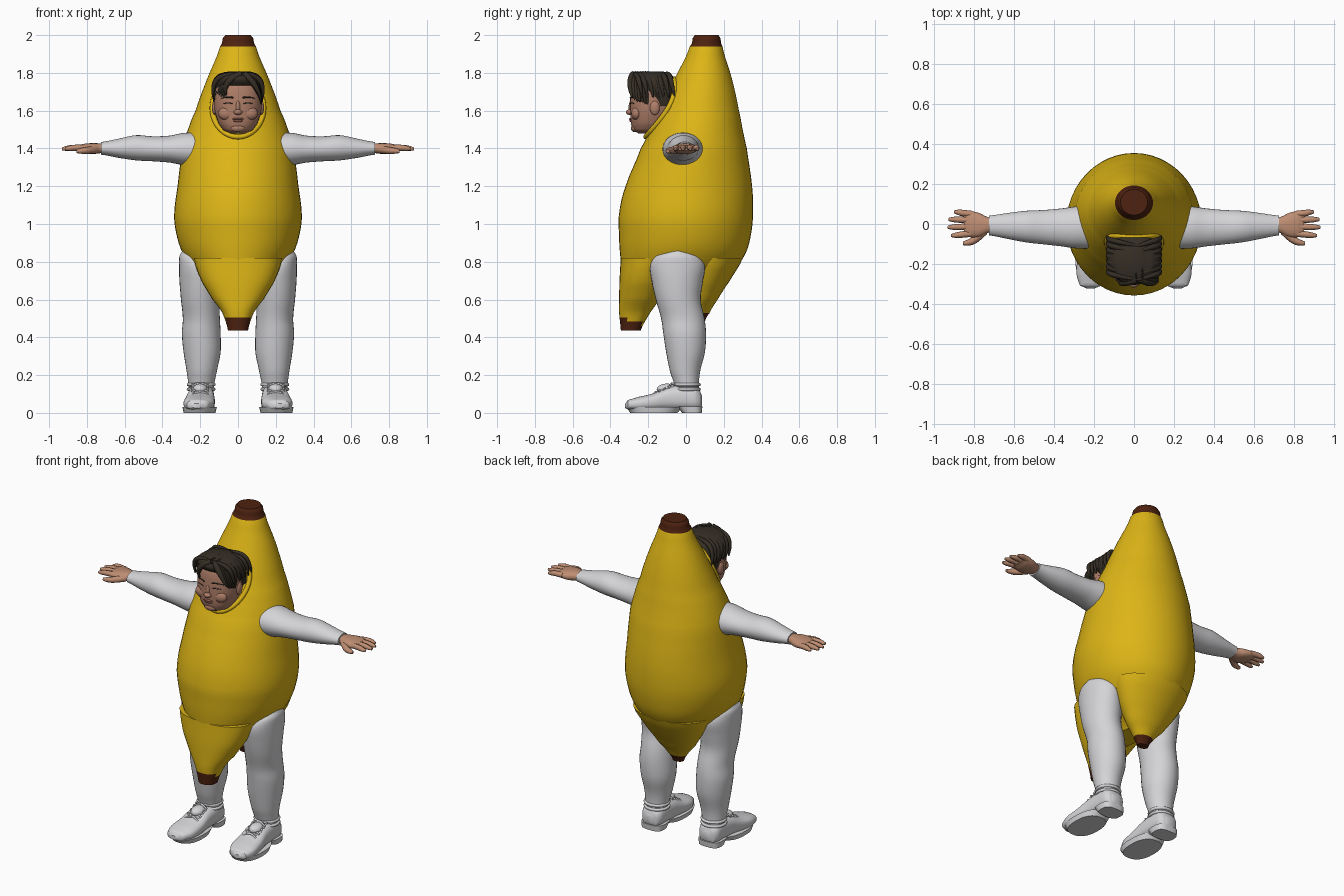
import bpy
import bmesh
import math
import random
from mathutils import Vector

random.seed(4)
if "Cube" in bpy.data.objects:
    bpy.data.objects.remove(bpy.data.objects["Cube"])


def material(name, r, g, b):
    m = bpy.data.materials.new(name)
    m.use_nodes = True
    m.diffuse_color = (r, g, b, 1)
    bsdf = m.node_tree.nodes["Principled BSDF"]
    bsdf.inputs["Base Color"].default_value = (r, g, b, 1)
    bsdf.inputs["Roughness"].default_value = 0.8
    return m


yellow = material("costume yellow", 0.72, 0.46, 0.008)
brown = material("tip brown", 0.075, 0.016, 0.005)
white = material("suit white", 0.66, 0.66, 0.68)
skin = material("skin", 0.52, 0.27, 0.17)
face_skin = material("face skin", 0.43, 0.21, 0.14)
lip = material("lip", 0.33, 0.12, 0.09)
hair_dark = material("hair dark", 0.035, 0.027, 0.018)

meshes = []


def blend(p0, p1, p2, p3, t):
    """Smooth curve through p1 and p2, held within them."""
    m1, m2 = (p2 - p0) / 2, (p3 - p1) / 2
    a, b = 2 * t**3 - 3 * t**2 + 1, t**3 - 2 * t**2 + t
    v = a * p1 + b * m1 + (1 - a) * p2 + (t**3 - t**2) * m2
    return v


def finish(name, bm, mats):
    bmesh.ops.recalc_face_normals(bm, faces=bm.faces)
    mesh = bpy.data.meshes.new(name)
    bm.to_mesh(mesh)
    bm.free()
    ob = bpy.data.objects.new(name, mesh)
    bpy.context.collection.objects.link(ob)
    for m in mats:
        mesh.materials.append(m)
    meshes.append(ob)
    return ob


def loft(name, axis, keys, mats, side=1, sides=32, steps=4, power=2, rule=None):
    """Skin rings along an axis; each key is (position, min a, max a, min b, max b)."""
    rows = []
    for i in range(len(keys) - 1):
        quad = [keys[max(i - 1, 0)], keys[i], keys[i + 1], keys[min(i + 2, len(keys) - 1)]]
        for s in range(steps):
            t = s / steps
            rows.append([quad[1][0] * (1 - t) + quad[2][0] * t]
                        + [blend(*(k[j] for k in quad), t) for j in range(1, 5)])
    rows.append(list(keys[-1]))
    bm = bmesh.new()
    rings = []
    for pos, a0, a1, b0, b1 in rows:
        ring = []
        for k in range(sides):
            ang = math.tau * k / sides
            c, s = (math.copysign(abs(f(ang)) ** (2 / power), f(ang)) for f in (math.cos, math.sin))
            co = [(a0 + a1) / 2 + c * (a1 - a0) / 2, (b0 + b1) / 2 + s * (b1 - b0) / 2]
            co.insert("xyz".index(axis), pos)
            ring.append(bm.verts.new((co[0] * side, co[1], co[2])))
        rings.append(ring)
    for lo, hi in zip(rings, rings[1:]):
        for k in range(sides):
            n = (k + 1) % sides
            bm.faces.new((lo[k], lo[n], hi[n], hi[k]))
    bm.faces.new(rings[0])
    bm.faces.new(rings[-1])
    if rule:
        for f in bm.faces:
            f.material_index = int(rule(f.calc_center_median()))
    return finish(name, bm, mats)


def ball(name, centre, radii, mat):
    bm = bmesh.new()
    bmesh.ops.create_uvsphere(bm, u_segments=20, v_segments=12, radius=1)
    bmesh.ops.scale(bm, vec=radii, verts=bm.verts)
    bmesh.ops.translate(bm, vec=centre, verts=bm.verts)
    return finish(name, bm, [mat])


def tube(name, points, radius, mat, taper=None, closed=False):
    cu = bpy.data.curves.new(name, "CURVE")
    cu.dimensions = "3D"
    cu.bevel_depth = radius
    cu.bevel_resolution = 2
    cu.resolution_u = 5
    cu.use_fill_caps = True
    sp = cu.splines.new("NURBS")
    sp.points.add(len(points) - 1)
    for i, (pt, co) in enumerate(zip(sp.points, points)):
        pt.co = (*co, 1)
        pt.radius = taper[i] if taper else 1
    sp.order_u = 3
    sp.use_endpoint_u = not closed
    sp.use_cyclic_u = closed
    cu.materials.append(mat)
    ob = bpy.data.objects.new(name, cu)
    bpy.context.collection.objects.link(ob)
    return ob


# Costume body with the brown top
body = [(0.6, -.07, .07, -.22, .11), (0.66, -.15, .15, -.29, .18), (0.75, -.23, .23, -.335, .255),
        (0.85, -.295, .295, -.35, .318), (0.95, -.327, .327, -.355, .345), (1.05, -.338, .338, -.355, .355),
        (1.2, -.32, .32, -.32, .35), (1.4, -.295, .295, -.24, .322), (1.5, -.265, .265, -.19, .3),
        (1.6, -.225, .225, -.14, .28), (1.77, -.163, .163, -.06, .243), (1.94, -.095, .095, .02, .193),
        (1.985, -.08, .08, .036, .182), (2.0, -.068, .068, .045, .173)]
loft("costume_body", "z", body, [yellow, brown], sides=48, rule=lambda c: c.z > 1.94)

# Front and back flaps that hang between the legs
loft("front_flap", "z", [(0.435, -.053, .053, -.345, -.24), (0.53, -.083, .083, -.354, -.19),
                         (0.6, -.135, .135, -.354, -.14), (0.7, -.195, .195, -.352, -.09),
                         (0.82, -.235, .235, -.346, -.04)],
     [yellow, brown], power=2.3, rule=lambda c: c.z < 0.49 - 0.3 * (c.y + 0.3))
loft("back_flap", "z", [(0.485, -.035, .035, .05, .1), (0.53, -.06, .06, .035, .125),
                        (0.6, -.12, .12, .02, .168), (0.7, -.185, .185, .0, .232),
                        (0.82, -.24, .24, -.02, .3)],
     [yellow, brown], rule=lambda c: c.z < 0.525)


def front_y(x, z):
    """Depth of the costume front at a given place."""
    lo, hi = next((a, b) for a, b in zip(body, body[1:]) if a[0] <= z <= b[0])
    t = (z - lo[0]) / (hi[0] - lo[0])
    rx, y0, y1 = (lo[j] * (1 - t) + hi[j] * t for j in (2, 3, 4))
    return (y0 + y1) / 2 - (y1 - y0) / 2 * math.sqrt(max(0, 1 - (x / rx) ** 2))


# Rim of the face opening
rim = []
for k in range(24):
    a = math.tau * k / 24
    x, z = 0.137 * math.cos(a), 1.615 + 0.155 * math.sin(a)
    rim.append((x, front_y(x, z) - 0.004, z))
tube("face_opening_rim", rim, 0.014, yellow, closed=True)

# Head and features
loft("head", "z", [(1.478, -.035, .035, -.25, -.16), (1.495, -.075, .075, -.278, -.12),
                   (1.53, -.102, .102, -.291, -.08), (1.6, -.124, .124, -.296, -.05),
                   (1.68, -.127, .127, -.294, -.05), (1.74, -.115, .115, -.282, -.06),
                   (1.78, -.07, .07, -.24, -.1)], [face_skin], power=2.2)
ball("nose_tip", (0, -.297, 1.592), (.023, .021, .015), face_skin)
ball("nose_bridge", (0, -.29, 1.618), (.013, .014, .036), face_skin)
ball("upper_lip", (0, -.293, 1.556), (.03, .009, .006), lip)
ball("lower_lip", (0, -.291, 1.546), (.025, .009, .007), lip)
ball("chin", (0, -.27, 1.508), (.04, .022, .022), face_skin)


def on_face(x, z):
    return (x, -.173 - .123 * (1 - abs(x / .126) ** 2.2) ** (1 / 2.2), z)


for side, word in ((1, "left"), (-1, "right")):
    tube(word + "_eye", [on_face(side * x, z) for x, z in ((.03, 1.637), (.05, 1.644), (.075, 1.637))],
         .004, hair_dark, (.6, 1, .6))
    tube(word + "_eyebrow", [on_face(side * x, z) for x, z in ((.025, 1.668), (.055, 1.677), (.09, 1.664))],
         .005, hair_dark, (.8, 1, .4))
    ball(word + "_cheek", (side * .06, -.262, 1.585), (.045, .028, .036), face_skin)
    ball(word + "_ear", (side * .124, -.165, 1.615), (.014, .026, .038), face_skin)

# Hair mass with swept locks
loft("hair", "z", [(1.625, -.128, .128, -.185, -.04), (1.68, -.136, .136, -.225, -.04),
                   (1.725, -.138, .138, -.275, -.04), (1.765, -.126, .126, -.305, -.05),
                   (1.795, -.095, .095, -.285, -.085), (1.808, -.045, .045, -.24, -.12)], [hair_dark])
for k in range(7):
    t = k / 6
    jitter = random.uniform(-.006, .006)
    for side, reach in ((1, .0), (-1, .012)):
        # Fringe falls away from an off-centre parting
        tip = (side * (.122 - .03 * t * (1 - side)), -.2 - .085 * t, 1.635 + .03 * t + reach + jitter)
        mid = (side * (.125 - .035 * t), -.22 - .088 * t, 1.745 + jitter)
        tube("fringe_lock", [(.025 + side * .01, -.2 - .08 * t, 1.795), mid, tip], .022, hair_dark, (.7, 1, .2))
        # Strands over the crown
        y = -.26 + .17 * t
        tube("crown_lock", [(.02, y - .02, 1.797), (side * .08, y, 1.797 + jitter),
                            (side * .138, y + .015, 1.74), (side * .132, y + .03, 1.67)],
             .014, hair_dark, (.5, 1, 1, .3))

# Limbs, hands and shoes
for side, word in ((1, "left_"), (-1, "right_")):
    loft(word + "arm", "x", [(.2, -.125, .095, 1.305, 1.485), (.29, -.122, .088, 1.312, 1.482),
                             (.36, -.112, .078, 1.325, 1.468), (.45, -.102, .07, 1.332, 1.464),
                             (.54, -.092, .066, 1.337, 1.47), (.63, -.075, .055, 1.35, 1.452),
                             (.725, -.057, .042, 1.367, 1.434)], [white], side)
    loft(word + "palm", "x", [(.7, -.04, .03, 1.378, 1.424), (.735, -.046, .036, 1.374, 1.427),
                              (.775, -.066, .055, 1.37, 1.428), (.82, -.066, .064, 1.377, 1.424),
                              (.85, -.055, .056, 1.388, 1.415)], [skin], side, sides=20, power=2.3)
    for finger, y, tip in (("index", -.05, .915), ("middle", -.014, .932),
                           ("ring", .02, .928), ("little", .052, .9)):
        tube(word + finger + "_finger", [(side * x, y * f, z) for x, f, z in
             ((.81, .95, 1.402), (.86, 1.05, 1.405), (tip - .02, 1.15, 1.4), (tip, 1.15, 1.397))],
             .0165, skin, (1, 1, .85, .45))
    tube(word + "thumb", [(side * .75, -.035, 1.395), (side * .79, -.078, 1.39),
                          (side * .83, -.095, 1.387), (side * .855, -.097, 1.385)],
         .019, skin, (1.1, 1, .85, .5))

    loft(word + "leg", "z", [(.1, .13, .26, -.055, .07), (.14, .127, .262, -.06, .068),
                             (.22, .112, .272, -.085, .075), (.32, .092, .288, -.105, .1),
                             (.42, .092, .297, -.12, .106), (.5, .096, .292, -.132, .098),
                             (.6, .1, .302, -.16, .078), (.7, .1, .31, -.182, .09),
                             (.78, .12, .312, -.19, .1), (.83, .15, .31, -.165, .075),
                             (.86, .19, .295, -.1, .02)], [white], side)
    # Trouser cuff folds
    for z in (.125, .15):
        loop = [(side * (.195 + .07 * math.cos(a)), .005 + .067 * math.sin(a), z)
                for a in (math.tau * k / 12 for k in range(12))]
        tube(word + "cuff_fold", loop, .009, white, closed=True)
    loft(word + "shoe", "y", [(-.322, .195, .24, .025, .05), (-.308, .16, .27, .018, .068),
                              (-.25, .128, .288, .012, .085), (-.17, .122, .282, .012, .104),
                              (-.1, .125, .27, .014, .135), (-.02, .126, .265, .014, .148),
                              (.05, .13, .262, .014, .14), (.075, .145, .247, .02, .115),
                              (.085, .17, .222, .04, .09)], [white], side, power=2.6)
    loft(word + "sole", "z", [(.0, .12, .288, -.295, -.045), (.03, .112, .294, -.315, -.02)],
         [white], side, steps=1, power=2.4)
    loft(word + "heel", "z", [(0, .127, .265, -.02, .083), (.035, .122, .27, -.05, .087)],
         [white], side, steps=1, power=3)
    # Shoe tongue and laces
    ball(word + "tongue", (side * .2, -.1, .125), (.04, .055, .03), white)
    for k in range(4):
        y, z = -.17 + .028 * k, .108 + .015 * k
        for flip in (1, -1):
            tube(word + "lace", [(side * .2 - flip * .045, y, z - .012), (side * .2, y + .01, z + .014),
                                 (side * .2 + flip * .045, y + .024, z - .004)], .0055, white)

# Smooth shading with sharp edges kept
bpy.ops.object.select_all(action="DESELECT")
for ob in meshes:
    ob.select_set(True)
bpy.context.view_layer.objects.active = meshes[0]
bpy.ops.object.shade_smooth_by_angle(angle=math.radians(40))
